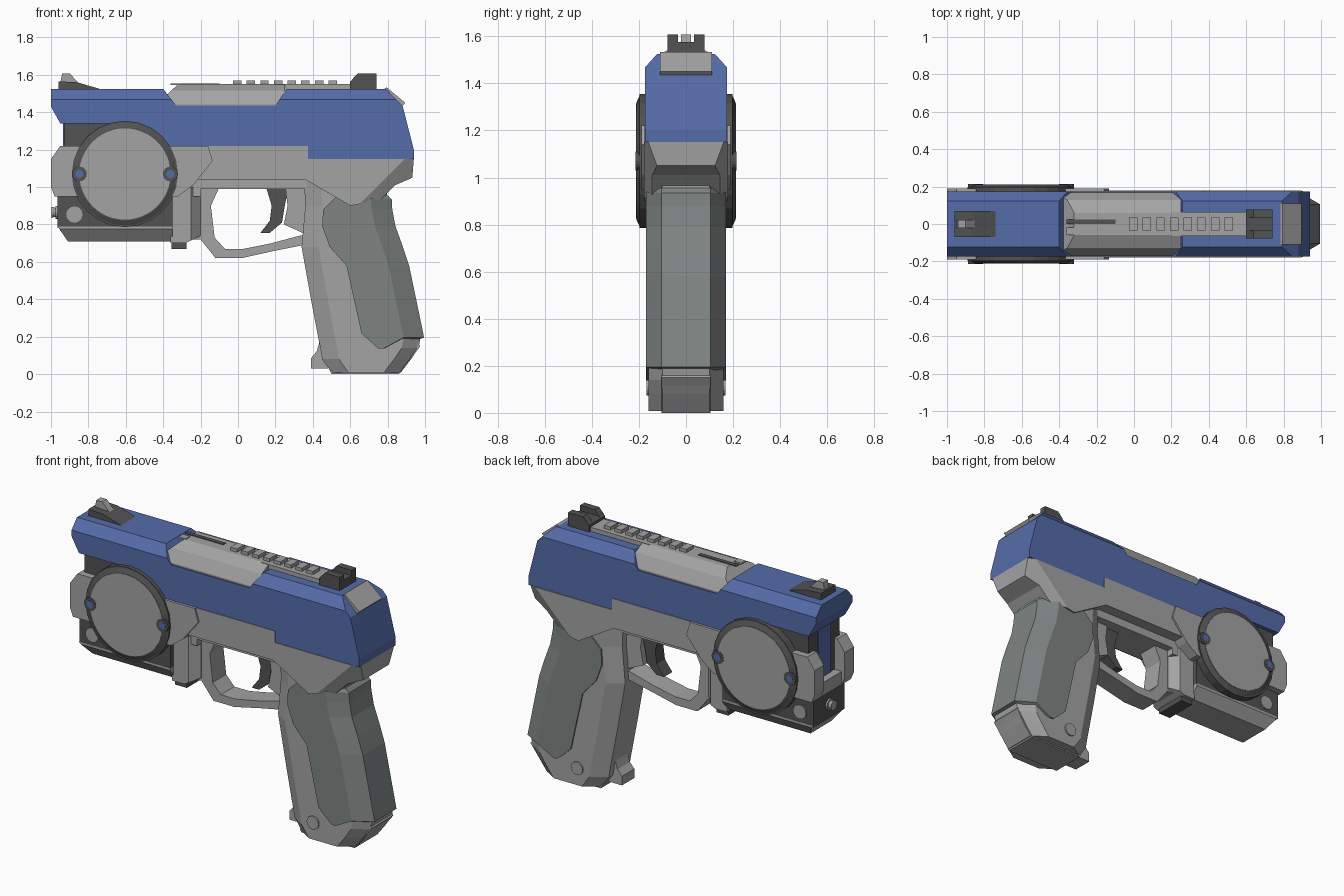
import bpy, bmesh, math
from mathutils import Matrix, Vector

if "Cube" in bpy.data.objects:
    bpy.data.objects.remove(bpy.data.objects["Cube"])


def colour(name, r, g, b):
    m = bpy.data.materials.new(name)
    m.diffuse_color = (r, g, b, 1)
    m.use_nodes = True
    m.node_tree.nodes["Principled BSDF"].inputs["Base Color"].default_value = m.diffuse_color
    return m


BLUE = colour("slide blue", 0.09, 0.15, 0.40)
LIGHT = colour("light grey", 0.37, 0.37, 0.37)
DARK = colour("dark grey", 0.085, 0.085, 0.085)
GRIP = colour("grip grey", 0.21, 0.235, 0.23)


def finish(name, bm, mat):
    bmesh.ops.recalc_face_normals(bm, faces=bm.faces[:])
    me = bpy.data.meshes.new(name)
    bm.to_mesh(me)
    bm.free()
    me.materials.append(mat)
    ob = bpy.data.objects.new(name, me)
    bpy.context.collection.objects.link(ob)
    return ob


def prism(name, pts, y0, y1, mat, cuts=()):
    """Side profile (x, z) extruded from y0 to y1; cuts are mirrored chamfer planes."""
    bm = bmesh.new()
    f = bm.faces.new([bm.verts.new((x, y0, z)) for x, z in pts])
    ext = bmesh.ops.extrude_face_region(bm, geom=[f])
    for v in ext["geom"]:
        if isinstance(v, bmesh.types.BMVert):
            v.co.y = y1
    bmesh.ops.recalc_face_normals(bm, faces=bm.faces[:])
    for co, no in cuts:
        for s in (-1, 1):
            bmesh.ops.bisect_plane(bm, geom=bm.verts[:] + bm.edges[:] + bm.faces[:],
                                   plane_co=(co[0], s * co[1], co[2]),
                                   plane_no=Vector((no[0], s * no[1], no[2])).normalized(),
                                   clear_outer=True)
            bmesh.ops.holes_fill(bm, edges=[e for e in bm.edges if e.is_boundary], sides=0)
    return finish(name, bm, mat)


def box(name, x0, x1, z0, z1, y0, y1, mat):
    return prism(name, [(x0, z0), (x1, z0), (x1, z1), (x0, z1)], y0, y1, mat)


def cone(name, loc, r1, r2, depth, rot, mat, n=24):
    """Cone or cylinder starting at loc, pointing along the rotated z axis."""
    bm = bmesh.new()
    bmesh.ops.create_cone(bm, cap_ends=True, segments=n, radius1=r1, radius2=r2, depth=depth,
                          matrix=Matrix.Translation(loc) @ rot @ Matrix.Translation((0, 0, depth / 2)))
    return finish(name, bm, mat)


def loft(name, levels, w, flat, fd, bd, mat):
    """Stacked chamfered sections; levels are (z, front x, back x)."""
    bm = bmesh.new()
    rings = []
    for z, a, b in levels:
        f, k = min(fd, (b - a) * .45), min(bd, (b - a) * .45)
        fl = flat if fd else w
        ring = [(a, -fl), (a + f, -w), (b - k, -w), (b, -flat),
                (b, flat), (b - k, w), (a + f, w), (a, fl)]
        rings.append([bm.verts.new((x, y, z)) for x, y in ring])
    for p, q in zip(rings, rings[1:]):
        for i in range(8):
            j = (i + 1) % 8
            bm.faces.new((p[i], p[j], q[j], q[i]))
    bm.faces.new(rings[0])
    bm.faces.new(rings[-1])
    bmesh.ops.remove_doubles(bm, verts=bm.verts[:], dist=1e-5)
    return finish(name, bm, mat)


# Slide with notched top and chamfered upper edges
prism("slide", [(-1, 1.525), (-.4, 1.525), (-.33, 1.435), (.2, 1.435), (.26, 1.525), (.79, 1.525),
                (.88, 1.435), (.94, 1.2), (.94, 1.15), (-.5, 1.15), (-.65, 1.34), (-.95, 1.34), (-1, 1.43)],
      -.175, .175, BLUE, cuts=[((0, .175, 1.467), (0, 1, .9))])
prism("slide_rear_plate", [(.775, 1.52), (.795, 1.533), (.895, 1.45), (.875, 1.43)], -.11, .11, LIGHT)

# Ejection cover on top of the slide, with a narrow rib rail
prism("top_cover", [(-.385, 1.42), (-.385, 1.49), (-.32, 1.55), (.25, 1.55), (.25, 1.42)],
      -.168, .168, LIGHT, cuts=[((0, .168, 1.445), (0, 1, .55)), ((0, .13, 1.515), (0, .5, 1))])
box("top_rail", .2, .62, 1.5, 1.55, -.065, .065, LIGHT)
box("cover_groove", -.36, -.1, 1.55, 1.554, .0, .025, DARK)
box("cover_catch", -.36, -.31, 1.545, 1.555, -.06, -.02, LIGHT)
for i in range(8):
    x = -.027 + i * .073
    box(f"top_rib_{i + 1}", x, x + .045, 1.545, 1.57, -.035, .035, LIGHT)

# Sights
prism("rear_sight", [(.6, 1.51), (.6, 1.565), (.62, 1.575), (.74, 1.575), (.74, 1.51)], -.078, .078, DARK)
for s in (-1, 1):
    prism("rear_sight_horn", [(.605, 1.57), (.64, 1.607), (.74, 1.607), (.74, 1.57)],
          s * .035, s * .078, DARK)
prism("front_sight_base", [(-.96, 1.52), (-.96, 1.565), (-.86, 1.56), (-.74, 1.525), (-.74, 1.52)],
      -.07, .07, DARK)
prism("front_sight_blade", [(-.95, 1.56), (-.94, 1.607), (-.9, 1.607), (-.85, 1.555)], -.022, .022, LIGHT)

# Barrel housing between the frame arms
box("barrel_core", -.935, -.5, 1.0, 1.36, -.06, .06, BLUE)
for s in (-1, 1):
    box("barrel_side", -.93, -.5, .97, 1.345, s * .055, s * .15, DARK)

# Front frame: two arms and a floor making a U-shaped cradle
arm = [(-1, 1.0), (-1, 1.15), (-.95, 1.22), (-.16, 1.22), (-.135, 1.14), (-.24, 1.01), (-.32, .95), (-.98, .95)]
for s in (-1, 1):
    prism("frame_arm", arm, s * .1, s * .19, LIGHT)
box("frame_floor", -.98, -.2, .95, 1.03, -.11, .11, LIGHT)

# Main frame with tail over the grip
prism("main_frame", [(-.3, 1.22), (.375, 1.22), (.375, 1.15), (.94, 1.15), (.932, 1.05), (.84, 1.01),
                     (.76, .93), (.6, .9), (.36, 1.04), (-.3, 1.04)], -.179, .179, LIGHT,
      cuts=[((.94, .16, 1.15), (.4, 1, -.4))])
box("frame_underside", -.25, .4, .99, 1.06, -.11, .11, LIGHT)

# Trigger guard, its front post, and the trigger
prism("trigger_guard", [(-.29, 1.02), (-.29, .72), (-.2, .72), (-.12, .62), (.02, .62), (.2, .66), (.4, .7),
                        (.4, .745), (.33, .74), (.18, .7), (.03, .67), (-.07, .67), (-.125, .73), (-.145, .9),
                        (-.09, 1.02)], -.065, .065, LIGHT)
prism("guard_post", [(-.36, .7), (-.28, .7), (-.2, .74), (-.2, 1.0), (-.36, 1.0)], -.12, .12, LIGHT,
      cuts=[((-.2, .07, 0), (1, 1, 0))])
box("guard_post_foot", -.355, -.275, .67, .73, -.1, .1, DARK)
prism("trigger", [(.15, 1.0), (.18, .9), (.17, .82), (.12, .755), (.17, .755), (.235, .81), (.25, .9), (.27, 1.0)],
      -.04, .04, DARK)
prism("grip_web", [(.25, 1.02), (.265, .9), (.245, .8), (.335, .76), (.42, .7), (.42, 1.02)],
      -.06, .06, LIGHT)

# Grip core and wrap-around grip panel
loft("grip_core", [(1.1, .35, .8), (1.0, .355, .8), (.9, .36, .79), (.68, .34, .84), (.4, .39, .91), (.19, .43, .975),
                   (.14, .44, .965), (.08, .45, .925), (.008, .5, .87)], .16, .1, .09, .09, LIGHT)
loft("grip_panel", [(.978, .62, .66), (.955, .535, .8), (.935, .51, .822), (.88, .455, .825), (.79, .45, .842),
                    (.68, .49, .882), (.58, .58, .915), (.22, .66, .99), (.195, .685, .995),
                    (.137, .75, .80)], .169, .105, 0, .11, GRIP)
prism("grip_base_plate", [(.49, .02), (.5, 0), (.86, 0), (.975, .15), (.96, .17), (.85, .03)], -.105, .105, LIGHT)
prism("lanyard_tab", [(.39, .03), (.39, .085), (.42, .12), (.435, .17), (.48, .17), (.48, .03)],
      -.06, .06, LIGHT)

# Underbarrel module
prism("module_body", [(-.965, .96), (-.965, .78), (-.35, .78), (-.35, .96)], -.15, .15, DARK)
prism("module_belly", [(-.965, .79), (-.91, .71), (-.35, .71), (-.35, .79)], -.152, .152, LIGHT,
      cuts=[((0, .152, .775), (0, 1, -.8))])
ALONG_FRONT = Matrix.Rotation(math.radians(-90), 4, 'Y')
cone("module_nozzle", (-.95, 0, .865), .035, .035, .025, ALONG_FRONT, LIGHT, 12)
cone("module_nozzle_tip", (-.97, 0, .865), .022, .03, .028, ALONG_FRONT, LIGHT, 12)

# Side drums with face plates and screws, pins on module and grip
cx, cz = -.605, 1.07
for s in (-1, 1):
    side = Matrix.Rotation(math.radians(-90 * s), 4, 'X')
    cone("drum", (cx, 0, cz), .284, .284, s * s * .198, side, DARK, 24)
    cone("drum_rim", (cx, s * .197, cz), .278, .25, .013, side, DARK, 24)
    cone("drum_face", (cx, s * .2, cz), .244, .244, .012, side, LIGHT, 48)
    for dx in (-.243, .243):
        cone("screw_seat", (cx + dx, s * .19, cz), .04, .04, .0235, side, DARK, 16)
        cone("screw", (cx + dx, s * .2, cz), .022, .022, .015, side, BLUE, 12)
    cone("module_pin", (-.875, s * .14, .853), .044, .044, .018, side, LIGHT, 12)
    cone("grip_pin", (.62, s * .15, .113), .04, .04, .018, side, LIGHT, 16)
